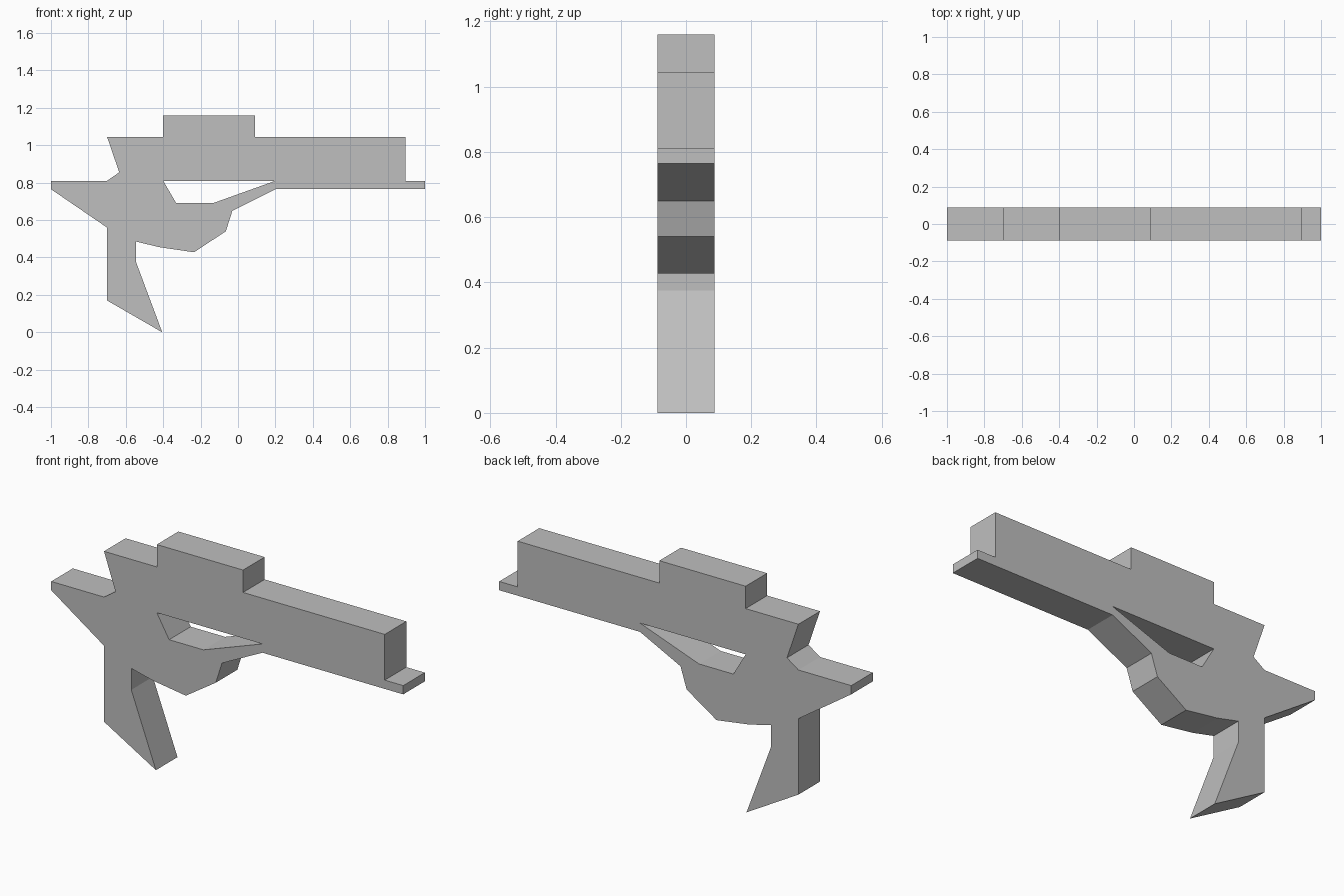
import bpy
import bmesh

if "Cube" in bpy.data.objects:
    bpy.data.objects.remove(bpy.data.objects["Cube"])

HALF_WIDTH = 0.0875

# Side profile (x, z): stock, sight block, barrel, trigger bow, grip
OUTLINE = [
    (-1, 0.81), (-0.70, 0.81), (-0.635, 0.855), (-0.70, 1.045),
    (-0.40, 1.045), (-0.40, 1.16), (0.09, 1.16), (0.09, 1.045),
    (0.895, 1.045), (0.895, 0.81), (1, 0.81), (1, 0.765),
    (0.20, 0.765), (-0.03, 0.65), (-0.065, 0.54), (-0.235, 0.428),
    (-0.42, 0.455), (-0.545, 0.485), (-0.545, 0.375), (-0.405, 0),
    (-0.70, 0.17), (-0.70, 0.56), (-1, 0.765),
]
# Opening under the barrel
OPENING = [(-0.40, 0.81), (-0.33, 0.69), (-0.135, 0.69), (0.20, 0.81)]


def add_loop(bm, points):
    verts = [bm.verts.new((x, -HALF_WIDTH, z)) for x, z in points]
    return [bm.edges.new((v, verts[i - 1])) for i, v in enumerate(verts)]


# Fill the profile around its opening and extrude it across the width
bm = bmesh.new()
edges = add_loop(bm, OUTLINE) + add_loop(bm, OPENING)
bmesh.ops.triangle_fill(bm, edges=edges, use_beauty=True, normal=(0, -1, 0))
result = bmesh.ops.extrude_face_region(bm, geom=bm.faces[:], use_keep_orig=True)
moved = [g for g in result["geom"] if isinstance(g, bmesh.types.BMVert)]
bmesh.ops.translate(bm, verts=moved, vec=(0, 2 * HALF_WIDTH, 0))
bmesh.ops.recalc_face_normals(bm, faces=bm.faces[:])

mesh = bpy.data.meshes.new("blaster_body")
bm.to_mesh(mesh)
bm.free()
body = bpy.data.objects.new("blaster_body", mesh)
bpy.context.collection.objects.link(body)

# Plain grey finish
grey = bpy.data.materials.new("grey")
grey.diffuse_color = (0.52, 0.52, 0.52, 1)
grey.use_nodes = True
grey.node_tree.nodes["Principled BSDF"].inputs["Base Color"].default_value = grey.diffuse_color
mesh.materials.append(grey)
